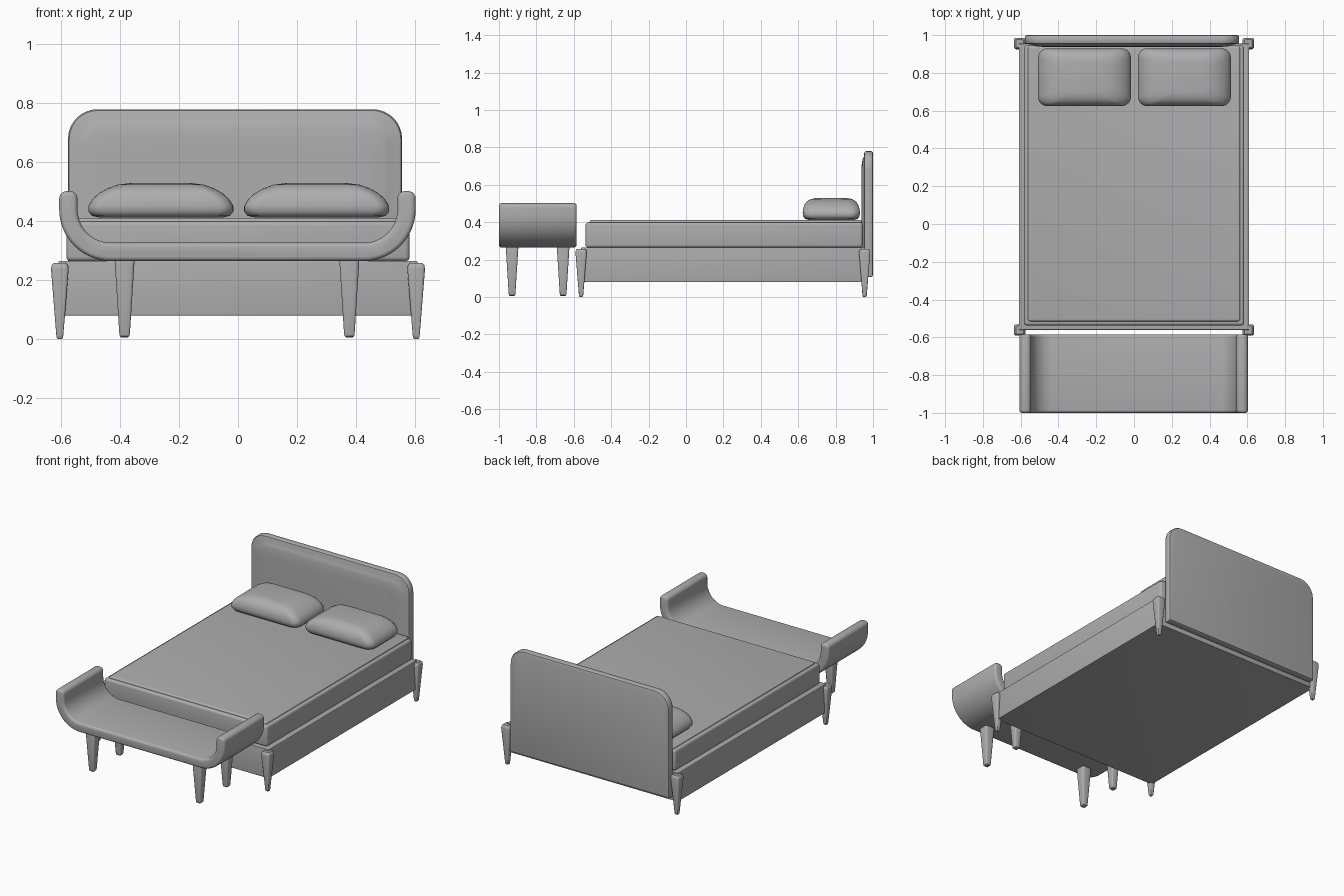
import bpy
import bmesh
from math import sin, cos, pi, radians
from mathutils import Vector

cube = bpy.data.objects.get("Cube")
if cube:
    bpy.data.objects.remove(cube)

GREY = (0.42, 0.42, 0.42, 1.0)
mat = bpy.data.materials.new("soft_grey")
mat.use_nodes = True
mat.diffuse_color = GREY
mat.node_tree.nodes["Principled BSDF"].inputs["Base Color"].default_value = GREY


def finish(name, bm, angle=35):
    """Turn a bmesh into a shaded object."""
    bmesh.ops.recalc_face_normals(bm, faces=bm.faces)
    mesh = bpy.data.meshes.new(name)
    bm.to_mesh(mesh)
    bm.free()
    mesh.materials.append(mat)
    obj = bpy.data.objects.new(name, mesh)
    bpy.context.scene.collection.objects.link(obj)
    bpy.ops.object.select_all(action='DESELECT')
    obj.select_set(True)
    bpy.context.view_layer.objects.active = obj
    bpy.ops.object.shade_smooth_by_angle(angle=radians(angle))
    return obj


def arc(cx, cy, r, start, end, n):
    """Points along a circular arc, angles in degrees."""
    angles = [radians(start + (end - start) * i / n) for i in range(n + 1)]
    return [(cx + r * cos(a), cy + r * sin(a)) for a in angles]


def rounded_rect(hx, hy, r_low, r_high, n):
    """Rounded rectangle with separate radii for its lower and upper corners."""
    pts = []
    for sx, sy, start in ((1, 1, 0), (-1, 1, 90), (-1, -1, 180), (1, -1, 270)):
        r = r_high if sy > 0 else r_low
        pts += arc(sx * (hx - r), sy * (hy - r), r, start, start + 90, n)
    return pts


def loft(name, centre, rings, n=3, upright=False, angle=35):
    """Skin rings of (half x, half y, low radius, high radius, depth)."""
    bm = bmesh.new()
    cx, cy = centre
    loops = []
    for hx, hy, r_low, r_high, d in rings:
        pts = [(cx + x, cy + y) for x, y in rounded_rect(hx, hy, r_low, r_high, n)]
        loops.append([bm.verts.new((x, d, y) if upright else (x, y, d)) for x, y in pts])
    for a, b in zip(loops, loops[1:]):
        for i in range(len(a)):
            j = (i + 1) % len(a)
            bm.faces.new((a[i], a[j], b[j], b[i]))
    bm.faces.new(loops[0])
    bm.faces.new(loops[-1])
    return finish(name, bm, angle)


def soft_box(name, x, y, z, bevel, corner):
    """Box from min/max pairs, with rounded rims and vertical corners."""
    hx, hy = (x[1] - x[0]) / 2, (y[1] - y[0]) / 2
    rings = []
    for side, base in ((-1, z[0]), (1, z[1])):
        steps = [i * pi / 8 for i in range(5)]
        for a in (steps if side < 0 else reversed(steps)):
            inset = bevel * (1 - sin(a))
            depth = base - side * bevel * (1 - cos(a))
            r = max(corner - inset, 0.002)
            rings.append((hx - inset, hy - inset, r, r, depth))
    return loft(name, (sum(x) / 2, sum(y) / 2), rings)


def leg(name, centre, top, foot, z_low, z_high):
    """Tapered square leg with softened top and foot."""
    rings = [(h, h, h * 0.35, h * 0.35, z) for h, z in (
        (foot * 0.6, z_low), (foot * 0.9, z_low + 0.005), (foot, z_low + 0.014),
        (top, z_high - 0.02), (top * 0.93, z_high - 0.008), (top * 0.7, z_high))]
    return loft(name, centre, rings)


# Bed base, mattress and thin topper
soft_box("bed_base", (-0.61, 0.61), (-0.561, 0.955), (0.08, 0.265), 0.004, 0.005)
soft_box("mattress", (-0.583, 0.583), (-0.537, 0.945), (0.265, 0.399), 0.014, 0.016)
soft_box("mattress_top", (-0.562, 0.562), (-0.515, 0.94), (0.38, 0.411), 0.01, 0.012)

# Bed legs around the corners of the base
for side, x in (("right", -0.605), ("left", 0.605)):
    for end, y in (("front", -0.561), ("back", 0.955)):
        leg(f"bed_leg_{end}_{side}", (x, y), 0.03, 0.012, 0.0, 0.258)

# Headboard with a padded front
board = [(0.012, 1.0), (0.004, 0.997), (0.0, 0.99), (0.0, 0.962), (0.004, 0.955),
         (0.012, 0.952), (0.03, 0.951), (0.045, 0.944), (0.065, 0.94), (0.11, 0.937)]
loft("headboard", (-0.01, 0.4435),
     [(0.567 - i, 0.3365 - i, 0.005, max(0.1 - i * 0.5, 0.04), y) for i, y in board],
     n=8, upright=True)

# Pillows, domed above a flat underside
dome = [(0.035, 0.03, 0.413), (0.012, 0.012, 0.418), (0.0, 0.002, 0.433),
        (0.0, 0.0, 0.452), (0.014, 0.003, 0.475), (0.036, 0.01, 0.495),
        (0.066, 0.023, 0.512), (0.1, 0.043, 0.524), (0.14, 0.07, 0.529)]
for side, x in (("right", -0.262), ("left", 0.267)):
    loft(f"pillow_{side}", (x, 0.777),
         [(0.246 - ix, 0.153 - iy, 0.05, 0.05, z) for ix, iy, z in dome],
         n=6, angle=60)

# Bench seat: one bent slab whose ends rise into arms
half = (arc(0.43, 0.44, 0.175, -90, 0, 14)
        + arc(0.58, 0.477, 0.025, 0, 90, 5)
        + arc(0.568, 0.477, 0.025, 90, 180, 5)
        + arc(0.43, 0.44, 0.113, 0, -90, 12))
outline = half + [(-x, z) for x, z in reversed(half)]
bm = bmesh.new()
cap = bm.faces.new([bm.verts.new((x - 0.002, -1.0, z)) for x, z in outline])
ext = bmesh.ops.extrude_face_region(bm, geom=[cap], use_keep_orig=True)
moved = [g for g in ext["geom"] if isinstance(g, bmesh.types.BMVert)]
bmesh.ops.translate(bm, verts=moved, vec=Vector((0, 0.415, 0)))
bmesh.ops.recalc_face_normals(bm, faces=bm.faces)
rims = [e for e in bm.edges if abs(e.verts[0].co.y - e.verts[1].co.y) < 1e-5]
bmesh.ops.bevel(bm, geom=rims, offset=0.015, segments=4, profile=0.5,
                affect='EDGES', clamp_overlap=True)
finish("bench_seat", bm)

# Bench legs
for side, x in (("right", -0.385), ("left", 0.378)):
    for end, y in (("front", -0.93), ("back", -0.657)):
        leg(f"bench_leg_{end}_{side}", (x, y), 0.034, 0.018, 0.005, 0.29)
